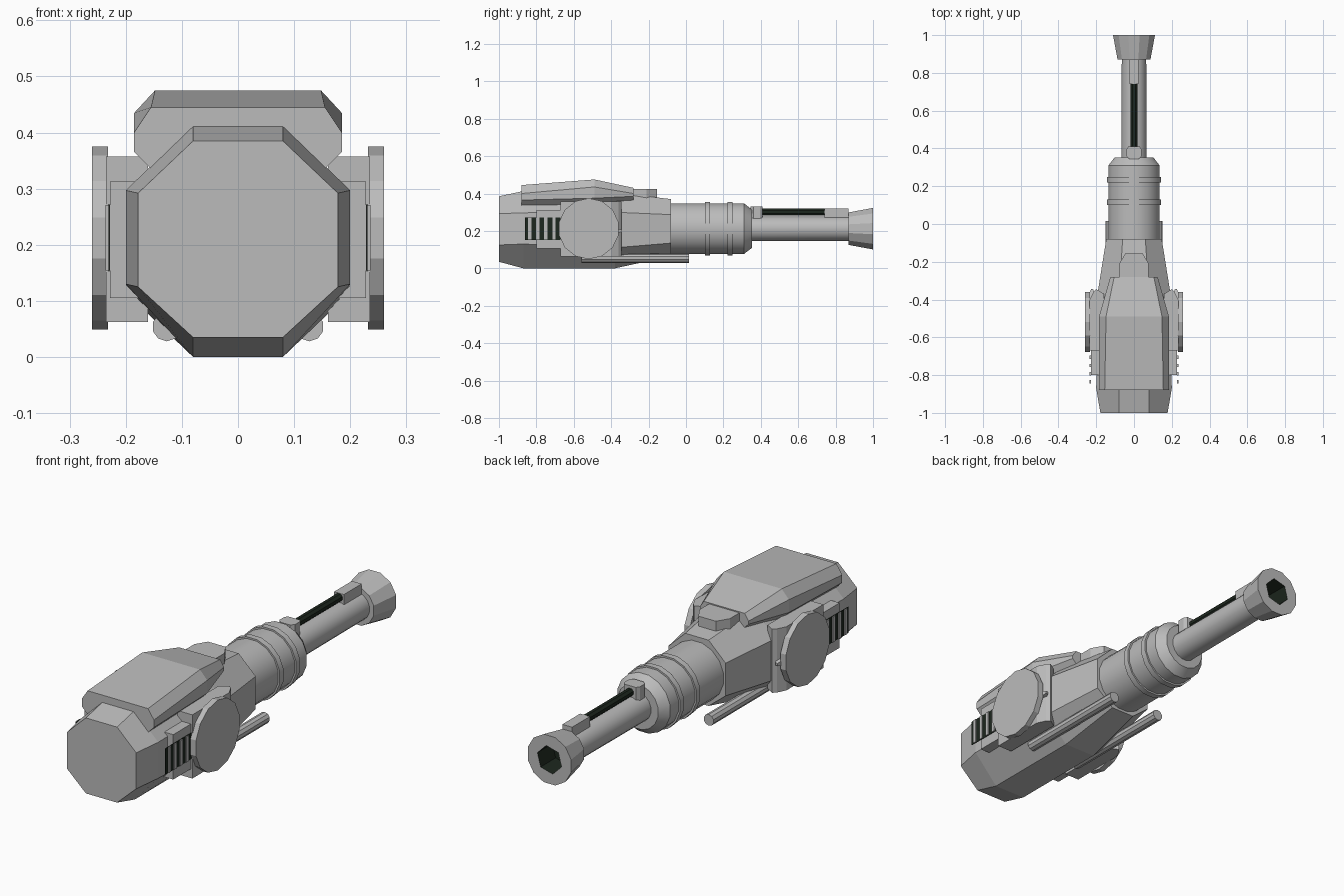
import bpy, bmesh, math
from mathutils import Vector

if "Cube" in bpy.data.objects:
    bpy.data.objects.remove(bpy.data.objects["Cube"], do_unlink=True)


def material(name, rgb):
    m = bpy.data.materials.new(name)
    m.use_nodes = True
    m.diffuse_color = (*rgb, 1)
    m.node_tree.nodes["Principled BSDF"].inputs["Base Color"].default_value = (*rgb, 1)
    return m


GREY = material("light_grey", (0.5, 0.5, 0.5))
DARK = material("dark_green", (0.012, 0.02, 0.013))
AXIS_Z = 0.212


def loft(name, rings, mats=(GREY,), dark_from=None, smooth=False):
    """Skin a list of equal-length rings and cap both ends."""
    bm = bmesh.new()
    loops = [[bm.verts.new(p) for p in r] for r in rings]
    n = len(loops[0])
    bm.faces.new(loops[0])
    for k, (a, b) in enumerate(zip(loops, loops[1:])):
        for i in range(n):
            j = (i + 1) % n
            f = bm.faces.new((a[i], a[j], b[j], b[i]))
            f.material_index = int(dark_from is not None and k >= dark_from)
    bm.faces.new(loops[-1]).material_index = int(dark_from is not None)
    bmesh.ops.recalc_face_normals(bm, faces=bm.faces)
    mesh = bpy.data.meshes.new(name)
    bm.to_mesh(mesh)
    bm.free()
    for m in mats:
        mesh.materials.append(m)
    ob = bpy.data.objects.new(name, mesh)
    bpy.context.collection.objects.link(ob)
    if smooth:
        bpy.ops.object.select_all(action='DESELECT')
        ob.select_set(True)
        bpy.context.view_layer.objects.active = ob
        bpy.ops.object.shade_smooth_by_angle(angle=math.radians(32))
    return ob


def circle(y, r, n=16, x=0, z=AXIS_Z, hexagon=False):
    pts = []
    for i in range(n):
        a = math.tau * (i + 0.5) / n
        q = r * math.cos(math.pi / 6) if hexagon and i % 2 else r
        pts.append(Vector((x + q * math.cos(a), y, z + q * math.sin(a))))
    return pts


def lathe(name, profile, n=16, x=0, z=AXIS_Z, mat=GREY):
    return loft(name, [circle(y, r, n, x, z) for y, r in profile], (mat,), smooth=True)


def section(y, half):
    """Mirror a right-hand outline, listed bottom to top, into a closed ring."""
    return [(x, y, z) for x, z in half] + [(-x, y, z) for x, z in reversed(half)]


def prism(name, plan, z0, z1, mat=GREY):
    return loft(name, [[(x, y, z) for x, y in plan] for z in (z0, z1)], (mat,))


def box(name, x0, x1, y0, y1, z0, z1, mat=GREY):
    return prism(name, [(x0, y0), (x1, y0), (x1, y1), (x0, y1)], z0, z1, mat)


# Octagonal main body
body = []
for y, flat, wide, bottom, low, high, top in (
        (-1.0, 0.08, 0.178, 0.035, 0.125, 0.292, 0.385),
        (-0.87, 0.08, 0.2, 0, 0.13, 0.297, 0.413),
        (-0.38, 0.08, 0.195, 0, 0.11, 0.3, 0.405),
        (-0.08, 0.06, 0.147, 0.065, 0.135, 0.287, 0.37)):
    body.append(section(y, [(flat, bottom), (wide, low), (wide, high), (flat, top)]))
loft("main_body", body)

# Raised top armour
armour = []
for y, under, bottom, wide, low, high, crest, top in (
        (-0.88, 0.155, 0.335, 0.185, 0.365, 0.4, 0.155, 0.445),
        (-0.49, 0.155, 0.345, 0.185, 0.375, 0.435, 0.148, 0.475),
        (-0.28, 0.1, 0.36, 0.125, 0.385, 0.4, 0.105, 0.43)):
    armour.append(section(y, [(under, bottom), (wide, low), (wide, high), (crest, top)]))
loft("top_armour", armour)
prism("top_nub", [(0.078, -0.3), (0.078, -0.21), (0.045, -0.155),
                  (-0.045, -0.155), (-0.078, -0.21), (-0.078, -0.3)], 0.37, 0.425)

# Round breech with two rings
lathe("breech", [(-0.1, 0.138), (0.31, 0.138), (0.352, 0.105)])
for i, y in enumerate((0.115, 0.235)):
    lathe(f"breech_ring_{i + 1}", [(y - 0.014, 0.146), (y + 0.014, 0.146)])

# Barrel and flared muzzle with a hexagonal bore
lathe("barrel", [(0.34, 0.068), (0.88, 0.066)])
loft("muzzle", [circle(0.87, 0.09, 12), circle(1.0, 0.115, 12),
                circle(1.0, 0.064, 12, hexagon=True),
                circle(0.89, 0.064, 12, hexagon=True)], (GREY, DARK), dark_from=2)

# Rod and clamps on top of the barrel
lathe("barrel_rod", [(0.38, 0.019), (0.76, 0.019)], 8, z=0.301, mat=DARK)
prism("rear_clamp", [(0.025, 0.345), (0.04, 0.36), (0.04, 0.395), (0.03, 0.41),
                     (-0.03, 0.41), (-0.04, 0.395), (-0.04, 0.36), (-0.025, 0.345)],
      0.26, 0.33)
box("front_clamp", -0.025, 0.025, 0.74, 0.87, 0.26, 0.32)

# Side equipment, repeated on both sides
for side, s in (("left", 1), ("right", -1)):
    lathe(f"{side}_lower_tube", [(-0.56, 0.026), (0.015, 0.026)], 10, s * 0.127, 0.054)
    prism(f"{side}_side_mount",
          [(s * x, y) for x, y in ((0.16, -0.67), (0.235, -0.67), (0.235, -0.4),
                                   (0.215, -0.36), (0.2, -0.345), (0.16, -0.37))],
          0.062, 0.357)
    disc = [[(s * x, p.x - 0.52, p.z) for p in circle(0, 0.163, 14)]
            for x in (0.232, 0.26)]
    loft(f"{side}_side_disc", disc)
    nub = [[(s * p.x, y, p.z) for p in circle(0, r, 4, x=0.222, z=0.2)]
           for y, r in ((-0.4, 0.035), (-0.345, 0.008))]
    loft(f"{side}_mount_nub", nub)
    box(f"{side}_vent_block", s * 0.17, s * 0.228, -0.8, -0.66, 0.105, 0.313)
    box(f"{side}_vent_panel", s * 0.229, s * 0.231, -0.86, -0.66, 0.152, 0.273, DARK)
    for i in range(4):
        y = -0.835 + i * 0.043
        box(f"{side}_vent_bar_{i + 1}", s * 0.228, s * 0.236, y - 0.009, y + 0.009,
            0.154, 0.271)
